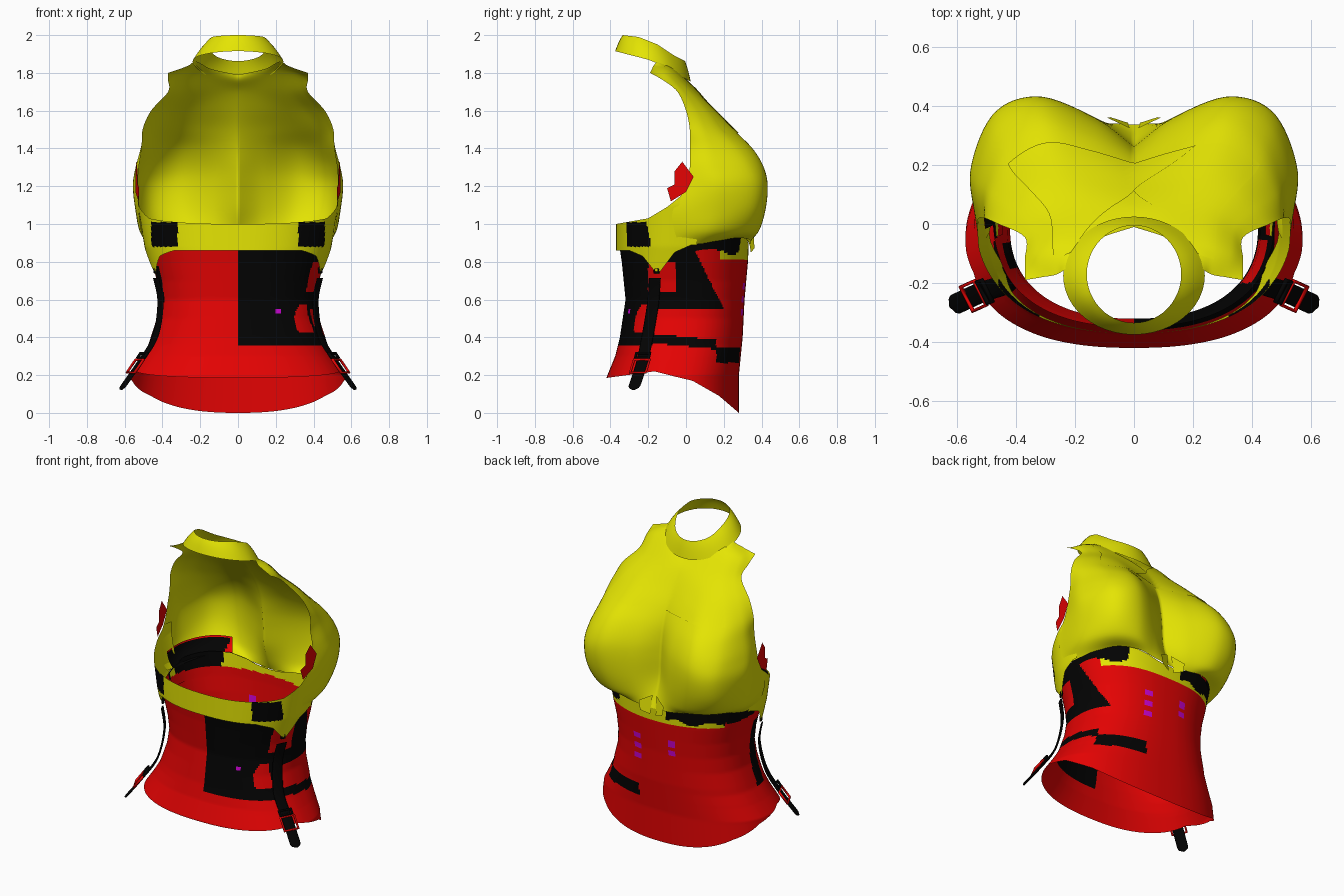
import bpy, bmesh, math
from mathutils import Vector

cube = bpy.data.objects.get("Cube")
if cube:
    bpy.data.objects.remove(cube)


def material(name, rgb):
    m = bpy.data.materials.new(name)
    m.use_nodes = True
    m.diffuse_color = (*rgb, 1)
    m.node_tree.nodes["Principled BSDF"].inputs["Base Color"].default_value = (*rgb, 1)
    return m


MATS = [material("yellow_cloth", (.78, .78, .001)), material("red_cloth", (.77, .001, .001)),
        material("black_leather", (.001, .001, .001)), material("purple_dots", (.6, .001, .65))]
YELLOW, RED, BLACK, PURPLE = range(4)


def interp(table, t):
    """Piecewise linear lookup."""
    if t <= table[0][0]:
        return table[0][1]
    for (a, p), (b, q) in zip(table, table[1:]):
        if t <= b:
            return p + (q - p) * (t - a) / (b - a)
    return table[-1][1]


def spline(pts, t):
    """Smooth curve through points, t from 0 to 1."""
    n = len(pts) - 1
    i = min(int(t * n), n - 1)
    s = t * n - i
    a, b, c, d = (pts[min(max(k, 0), n)] for k in (i - 1, i, i + 1, i + 2))
    return b + .5 * s * (c - a + s * (2 * a - 5 * b + 4 * c - d + s * (3 * (b - c) + d - a)))


def boxy(t):
    """Squares off a sine or cosine a little."""
    return math.copysign(abs(t) ** .85, t)


def finish(name, bm, rule):
    bmesh.ops.remove_doubles(bm, verts=bm.verts, dist=.0004)
    me = bpy.data.meshes.new(name)
    for m in MATS:
        me.materials.append(m)
    for f in bm.faces:
        f.smooth = True
        f.material_index = rule(f.calc_center_median()) if callable(rule) else rule
    bm.to_mesh(me)
    bm.free()
    bpy.context.collection.objects.link(bpy.data.objects.new(name, me))


def sheet(name, fn, nu, nv, rule):
    """Surface from fn(u, v) sampled on a regular grid."""
    bm = bmesh.new()
    g = [[bm.verts.new(fn(i / nu, j / nv)) for i in range(nu + 1)] for j in range(nv + 1)]
    for j in range(nv):
        for i in range(nu):
            bm.faces.new((g[j][i], g[j][i + 1], g[j + 1][i + 1], g[j + 1][i]))
    finish(name, bm, rule)


def plate(name, pts, rule):
    bm = bmesh.new()
    bm.faces.new([bm.verts.new(p) for p in pts])
    finish(name, bm, rule)


# Corset: boxy elliptical tube with a flared, dipping hem
HALF = [(0, .6), (.2, .57), (.28, .52), (.36, .475), (.5, .43), (.6, .42), (.7, .43), (.8, .455), (.95, .49)]
BACK = [(.19, -.42), (.3, -.375), (.4, -.35), (.6, -.32), (.8, -.34), (.88, -.352), (1, -.366)]
FRONT = [(0, .28), (.2, .28), (.4, .3), (.6, .31), (.8, .328), (.95, .335)]
HEM = [(-1, .185), (-.3, .22), (.3, .17), (.7, .09), (1, 0)]
RIM = [(-.3, .86), (.3, .93), (.7, .945), (.9, .945), (.97, .92), (1, .89)]


def corset(u, v):
    a = u * math.tau
    c = boxy(-math.cos(a))
    z = interp([(0, interp(HEM, c)), (.3, .3), (.85, .8), (1, interp(RIM, c))], v)
    b, f = interp(BACK, z), interp(FRONT, z)
    return (interp(HALF, z) * boxy(math.sin(a)), (b + f) / 2 + c * (f - b) / 2, z)


DOTS = [(.14, .665), (.14, .6), (.14, .53), (-.11, .675), (-.11, .615)]


def corset_colour(p):
    x, y, z = p
    if y > .2 and any(abs(x - a) < .024 and abs(z - b) < .018 for a, b in DOTS):
        return PURPLE
    if y < -.2 and abs(x - .215) < .012 and abs(z - .535) < .01:
        return PURPLE
    wave = .015 * math.sin(x * 32)
    if y > .18 and z > .81:
        if x < -.08:
            return BLACK if z > .835 + wave else YELLOW
        return BLACK if x > .28 and z > .85 + wave else YELLOW
    if y > -.05 and z > .85 + wave:
        return BLACK
    if x < 0:
        return BLACK if -.15 < y < -.06 and .36 < z < .78 else RED
    if x > .3 and y < -.2 and .43 < z < .57 and (x - .42) ** 2 + (z - .5) ** 2 < .0145:
        return RED
    if -.2 < y < -.05 and .64 < z < .8:
        return RED
    if y < -.18:
        return BLACK if z > .355 else RED
    if y < .16 and abs(z - .378 + .1 * y) < .025 or .16 <= y and x > .14 and .265 < z < .35:
        return BLACK
    return BLACK if z > .55 and y < .2 - .5 * (z - .55) else RED


sheet("corset", corset, 240, 80, corset_colour)


def rim_lining(u, v):
    x, y, z = corset(.24 + .52 * u, .84 + .16 * v)
    return (x * .985, y * .985, z)


def rim_colour(p):
    if p.z < .855:
        return RED
    return BLACK if p.x < -.3 and p.y > 0 else YELLOW


sheet("rim_lining", rim_lining, 64, 12, rim_colour)

# Back band with pointed side tabs
LOW = [(-.37, .86), (-.3, .86), (-.23, .83), (-.15, .73), (-.06, .85), (.03, .89)]
TOP = [(-.37, 1), (-.2, 1.03), (-.1, 1.09), (0, 1.17)]


def band(u, v):
    a = (u - .5) * 2 * math.radians(100)
    y = -.02 - .35 * boxy(math.cos(a))
    z = interp(LOW, y) + (interp(TOP, y) - interp(LOW, y)) * v
    k = interp([(.73, .455), (.88, .495), (1.1, .53)], z)
    return (k * boxy(math.sin(a)), y, z)


sheet("back_band", band, 160, 28,
      lambda p: BLACK if .88 < p.z < 1.01 and .32 < abs(p.x) < .46 and p.y < -.19 else YELLOW)

# Bust: horizontal half sections from the centre line to the armhole
ROWS = [(.96, [(0, .305), (.13, .355), (.29, .383), (.43, .31), (.515, .14), (.51, -.06)]),
        (1.07, [(0, .27), (.13, .36), (.31, .42), (.465, .36), (.54, .17), (.525, -.07)]),
        (1.2, [(0, .26), (.13, .355), (.32, .432), (.475, .375), (.555, .18), (.53, 0)]),
        (1.3, [(0, .25), (.13, .335), (.32, .412), (.47, .34), (.54, .15), (.525, .02)]),
        (1.4, [(0, .23), (.14, .295), (.31, .352), (.44, .28), (.51, .13), (.51, .02)]),
        (1.5, [(0, .19), (.15, .23), (.29, .25), (.41, .19), (.48, .1), (.505, .02)]),
        (1.6, [(0, .13), (.13, .145), (.25, .15), (.35, .12), (.42, .06), (.46, 0)]),
        (1.7, [(0, .06), (.1, .06), (.2, .05), (.28, .03), (.34, -.01), (.37, -.045)])]
GRID = [[Vector(p) for p in ((0, .337, .89), (.13, .342, .9), (.25, .33, .92),
                             (.37, .255, .925), (.46, .11, .9), (.49, -.03, .89))]]
GRID += [[Vector((x, y, z)) for x, y in row] for z, row in ROWS]
GRID.append([Vector(p) for p in ((0, 0, 1.76), (.12, -.02, 1.78), (.2, -.06, 1.81),
                                 (.27, -.08, 1.81), (.33, -.1, 1.79), (.37, -.12, 1.76))])
GRID.append([Vector(p) for p in ((0, -.01, 1.79), (.14, -.06, 1.82), (.22, -.14, 1.86),
                                 (.26, -.17, 1.84), (.31, -.18, 1.82), (.37, -.19, 1.8))])


def bust_point(s, v):
    """Signed s from -1 to 1 runs armhole to armhole, v runs upward."""
    p = spline([spline(row, abs(s)) for row in GRID], v)
    return Vector((math.copysign(p.x, s), p.y, p.z))


sheet("bust", lambda u, v: bust_point(u * 2 - 1, v), 72, 60, YELLOW)

# Crossed lapels lying on the chest
for side, name, lift in ((1, "left_lapel", .003), (-1, "right_lapel", .006)):
    def lapel(u, v, side=side, lift=lift):
        edge = interp([(0, -.28), (.5, .05), (1, .42)], v)
        s = edge + (.62 - edge) * u
        return bust_point(side * s, .58 + .36 * v) + Vector((0, lift, lift * .5))
    sheet(name, lapel, 20, 20, YELLOW)


# Lining patch inside one cup
def cup_lining(u, v):
    p = bust_point(-.42 - .52 * u, .01 + .135 * v)
    return (p.x * .965, p.y * .95, p.z)


sheet("cup_lining", cup_lining, 24, 16, lambda p: RED if p.z > .995 or p.x > -.32 else BLACK)

# Halter collar: tilted ring, high behind the neck
RING_TOP = [(-.335, 2), (-.25, 1.99), (-.15, 1.95), (-.06, 1.89), (0, 1.86)]
RING_LOW = [(-.375, 1.915), (-.2, 1.87), (-.1, 1.83), (.02, 1.755)]


def collar(u, v):
    a = u * math.tau
    y0, y1 = -.175 - .2 * math.cos(a), -.17 - .165 * math.cos(a)
    low = Vector((.24 * math.sin(a), y0, interp(RING_LOW, y0)))
    top = Vector((.16 * math.sin(a), y1, interp(RING_TOP, y1)))
    return low.lerp(top, v) + Vector((0, 0, .008 * math.sin(v * math.pi)))


sheet("collar", collar, 48, 6, YELLOW)

# Mirrored side pieces
STRAP = [Vector(p) for p in ((.425, -.16, .71), (.402, -.17, .58), (.43, -.2, .4),
                             (.515, -.23, .26), (.612, -.275, .12))]
ACROSS = Vector((.45, .89, 0))
RED_EDGE = [(-.08, 1.12), (-.1, 1.19), (-.06, 1.21), (-.06, 1.28), (-.02, 1.33), (.04, 1.25), (0, 1.17)]

for m, side in ((1, "left"), (-1, "right")):
    def flip(p, m=m):
        return Vector((m * p[0], p[1], p[2]))

    # Strap with a rounded tip
    def strap(u, v):
        w = .035 * math.sqrt(max(.05, 1 - max(0, (v - .94) / .06) ** 2))
        n = Vector((.85, -.45, .3)).normalized()
        a = u * math.tau
        return flip(spline(STRAP, v) + ACROSS * w * math.cos(a) + n * (.01 + .006 * math.sin(a)))
    sheet(side + "_strap", strap, 12, 40, BLACK)

    # Buckle frame, keeper and top rivet
    def frame(name, c, d, w, h, r, mat):
        cu = bpy.data.curves.new(name, "CURVE")
        cu.dimensions = "3D"
        cu.bevel_depth, cu.bevel_resolution = r, 1
        sp = cu.splines.new("POLY")
        sp.points.add(3)
        sp.use_cyclic_u = True
        for q, (i, j) in zip(sp.points, ((-1, -1), (1, -1), (1, 1), (-1, 1))):
            q.co = (*flip(c + ACROSS * w * i + d * h * j), 1)
        cu.materials.append(MATS[mat])
        bpy.context.collection.objects.link(bpy.data.objects.new(name, cu))

    for part, t, w, h, r, mat in (("_buckle", .78, .046, .042, .008, RED),
                                  ("_keeper", .68, .04, .014, .009, BLACK)):
        c = spline(STRAP, t)
        d = (spline(STRAP, t + .03) - c).normalized()
        frame(side + part, c + Vector((.017, -.009, .006)), d, w, h, r, mat)
    frame(side + "_rivet", Vector((.435, -.155, .755)), Vector((0, 0, 1)), .011, .011, .008, BLACK)

    # Torn red edge behind the armhole
    plate(side + "_armhole_trim", [flip((.543 - .2 * max(0, -y), y, z)) for y, z in RED_EDGE], RED)

    # Small flap under the cleavage
    plate(side + "_front_flap", [flip(p) for p in ((.015, .325, .97), (.02, .343, .85),
                                                   (.08, .362, .87), (.09, .36, .93))], YELLOW)
